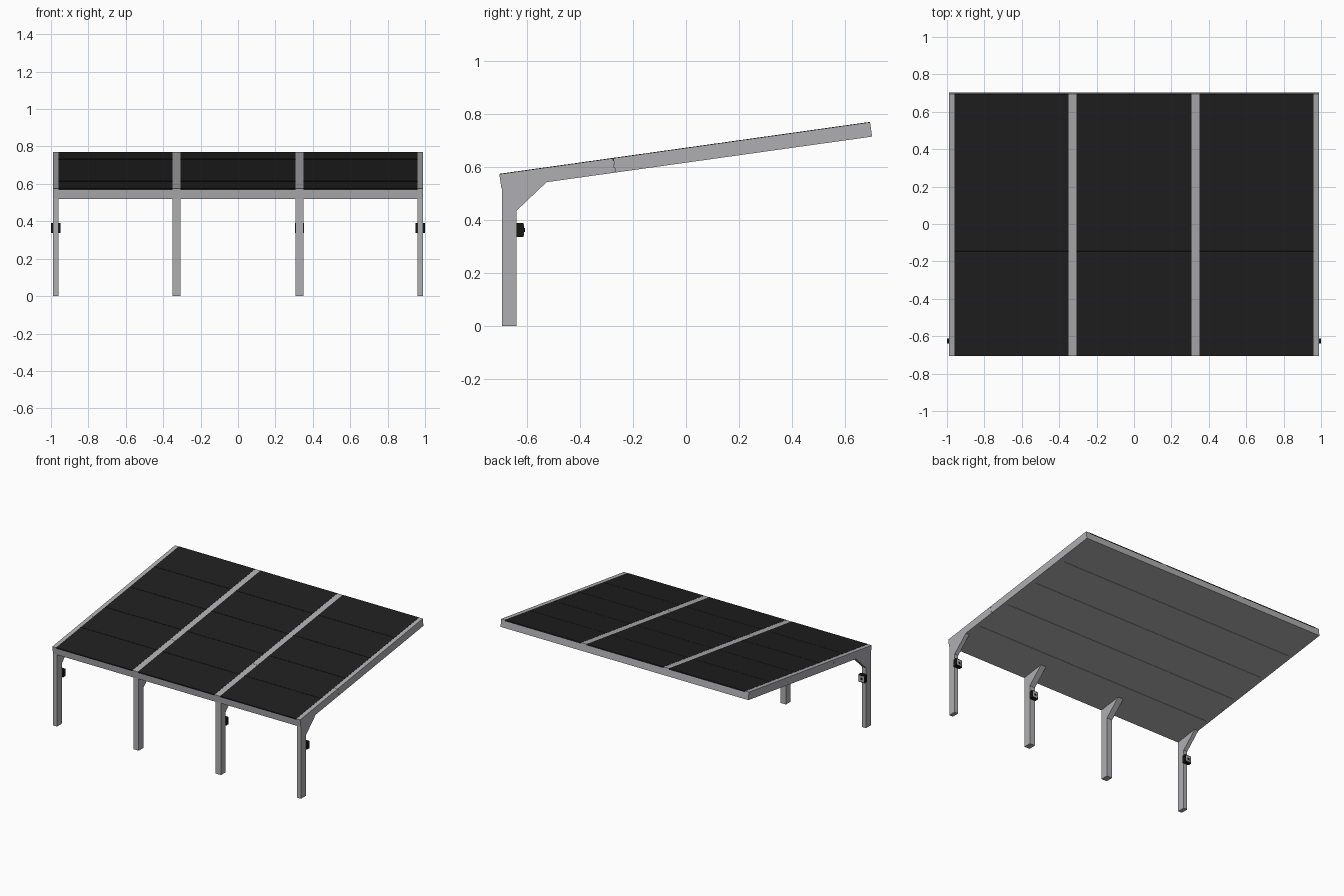
import bpy, math

if "Cube" in bpy.data.objects:
    bpy.data.objects.remove(bpy.data.objects["Cube"])


def material(name, v):
    m = bpy.data.materials.new(name)
    m.diffuse_color = (v[0], v[1], v[2], 1)
    m.use_nodes = True
    m.node_tree.nodes["Principled BSDF"].inputs["Base Color"].default_value = m.diffuse_color
    return m


GREY = material("light grey metal", (0.43, 0.425, 0.44))
BLACK = material("black panel", (0.014, 0.014, 0.014))
DARK = material("charger black", (0.008, 0.008, 0.008))

ANG = math.atan2(0.196, 1.40)
CA, SA = math.cos(ANG), math.sin(ANG)
L = 1.414          # roof length along the slope
T = 0.055          # roof thickness
HALF = 0.99


def prism(name, x0, x1, profile, mat):
    """Extrude a (y, z) profile along x."""
    n = len(profile)
    verts = [(x, y, z) for x in (x0, x1) for y, z in profile]
    faces = [tuple(range(n))[::-1], tuple(range(n, 2 * n))]
    faces += [(i, (i + 1) % n, (i + 1) % n + n, i + n) for i in range(n)]
    me = bpy.data.meshes.new(name)
    me.from_pydata(verts, [], faces)
    me.materials.append(mat)
    import bmesh
    bm = bmesh.new()
    bm.from_mesh(me)
    bmesh.ops.recalc_face_normals(bm, faces=bm.faces)
    bm.to_mesh(me)
    bm.free()
    ob = bpy.data.objects.new(name, me)
    bpy.context.collection.objects.link(ob)
    return ob


def box(name, x0, x1, y0, y1, z0, z1, mat):
    return prism(name, x0, x1, [(y0, z0), (y1, z0), (y1, z1), (y0, z1)], mat)


def roof_pt(s, t):
    """Slope coordinates (along, normal) to (y, z)."""
    return (-0.705 + s * CA - t * SA, 0.574 + s * SA + t * CA)


def slab(name, x0, x1, s0, s1, t0, t1, mat):
    pts = [roof_pt(s0, t0), roof_pt(s1, t0), roof_pt(s1, t1), roof_pt(s0, t1)]
    return prism(name, x0, x1, pts, mat)


# x ranges of the four bays' frame lines
lines = [(-HALF, -0.96), (-0.35, -0.307), (0.307, 0.35), (0.96, HALF)]
SPLIT = 0.434

for i, (a, b) in enumerate(lines):
    outer = i in (0, 3)
    t0 = -T if outer else -T + 0.006
    # sloping rafters in two lengths
    slab("rafter_front", a, b, 0, SPLIT - 0.0008, t0, 0, GREY)
    slab("rafter_back", a, b, SPLIT + 0.0008, L, t0, 0, GREY)
    # post and its triangular brace
    box("post", a, b, -0.695, -0.64, 0, 0.54, GREY)
    prism("brace", a, b, [(-0.641, 0.435), (-0.525, 0.545), (-0.641, 0.545)], GREY)
    # charger boxes on three of the posts
    if i != 1:
        c = (a + b) / 2
        box("charger", c - 0.025, c + 0.025, -0.64, -0.613, 0.337, 0.39, DARK)
        box("charger_face", c - 0.019, c + 0.019, -0.614, -0.611, 0.343, 0.384, GREY)
        box("charger_socket", c - 0.008, c + 0.008, -0.612, -0.609, 0.355, 0.371, DARK)

for (a0, a), (b, b1) in zip(lines[:-1], lines[1:]):
    # front and back edge beams
    slab("front_beam", a, b, 0, 0.03, -T, -0.008, GREY)
    slab("back_beam", a, b, L - 0.03, L, -T, -0.008, GREY)
    # panel backing sheet and five panels per bay
    slab("panel_backing", a, b, 0, L, -0.008, -0.003, BLACK)
    for k in range(5):
        slab("solar_panel", a, b, k * L / 5 + 0.0012 * (k > 0),
             (k + 1) * L / 5 - 0.0012 * (k < 4), -0.003, 0.001, BLACK)

# ceiling planks closing the underside
for k in range(5):
    slab("ceiling_plank", -0.96, 0.96, max(0.03, k * L / 5 + 0.0012),
         min(L - 0.03, (k + 1) * L / 5 - 0.0012), -T, -T + 0.006, GREY)

# short beam pieces under the inner rafter ends
for a, b in lines[1:3]:
    slab("beam_joint_front", a, b, 0, 0.03, -T, -T + 0.006, GREY)
    slab("beam_joint_back", a, b, L - 0.03, L, -T, -T + 0.006, GREY)
